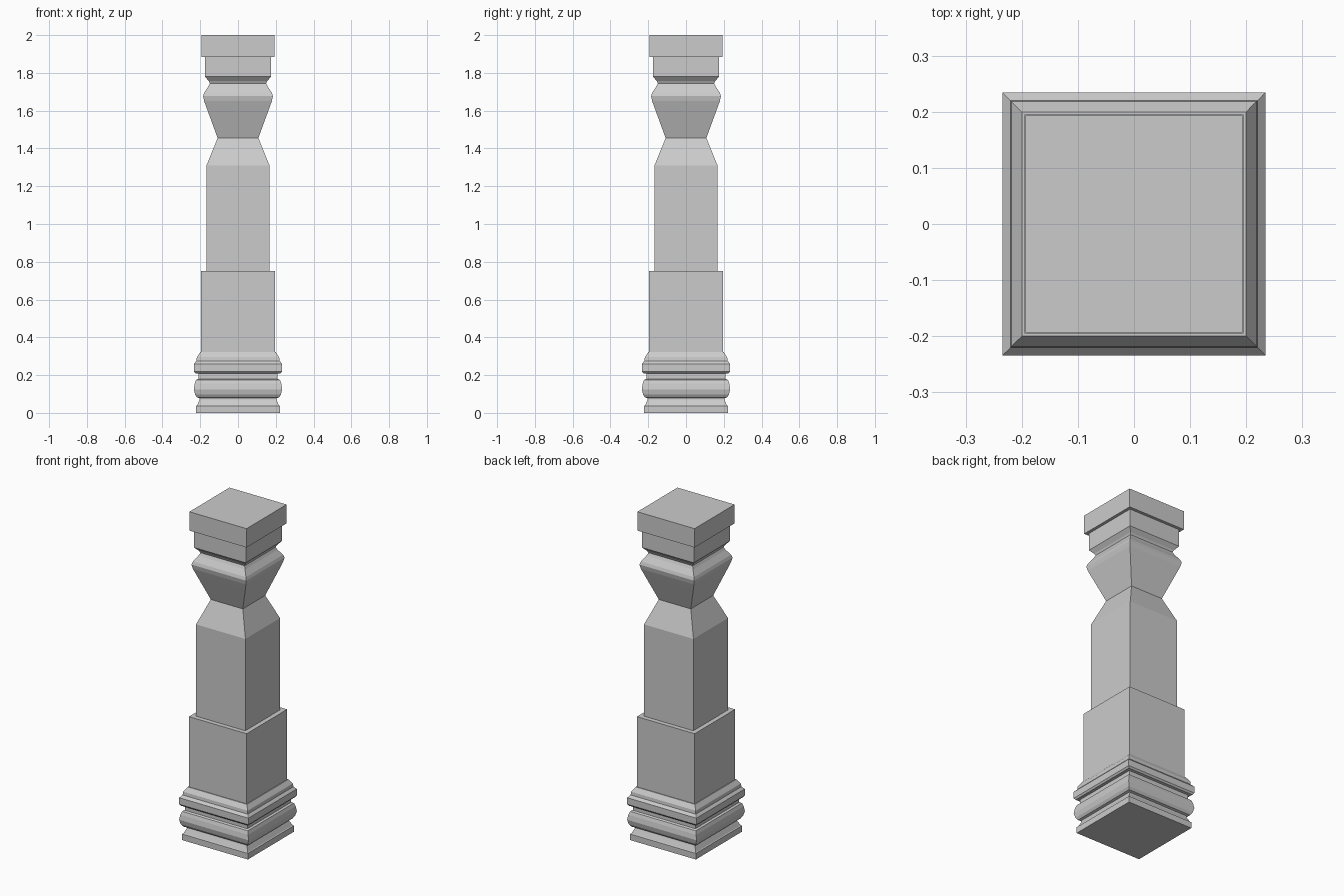
import bpy, bmesh


def square_loft(name, profile, cap_bottom=False, cap_top=False):
    """Sweep a (half width, height) profile around a square plan."""
    bm = bmesh.new()
    rings = [[bm.verts.new((sx * r, sy * r, z))
              for sx, sy in ((-1, -1), (1, -1), (1, 1), (-1, 1))]
             for r, z in profile]
    for a, b in zip(rings, rings[1:]):
        for i in range(4):
            j = (i + 1) % 4
            bm.faces.new((a[i], a[j], b[j], b[i]))
    if cap_bottom:
        bm.faces.new(rings[0][::-1])
    if cap_top:
        bm.faces.new(rings[-1])
    mesh = bpy.data.meshes.new(name)
    bm.to_mesh(mesh)
    bm.free()
    obj = bpy.data.objects.new(name, mesh)
    bpy.context.collection.objects.link(obj)
    return obj


# Moulded base: plinth, rounded torus, neck and upper moulding
square_loft("base_moulding", [
    (0.222, 0), (0.222, 0.037), (0.217, 0.04), (0.203, 0.07), (0.203, 0.078),
    (0.217, 0.082), (0.227, 0.097), (0.234, 0.125), (0.229, 0.155),
    (0.222, 0.175), (0.21, 0.18), (0.21, 0.208), (0.226, 0.21),
    (0.234, 0.22), (0.234, 0.26), (0.22, 0.275), (0.218, 0.295),
    (0.2, 0.322), (0.195, 0.322)], cap_bottom=True)

# Lower block with a ledge at its top
square_loft("pedestal_block", [(0.195, 0.322), (0.195, 0.75), (0.167, 0.75)])

# Plain shaft narrowing to the waist
square_loft("shaft", [(0.167, 0.75), (0.167, 1.31), (0.108, 1.455)])

# Capital flaring out from the waist, with a groove and collar
square_loft("capital", [
    (0.108, 1.455), (0.167, 1.617), (0.179, 1.65), (0.185, 1.677),
    (0.179, 1.695), (0.157, 1.728), (0.149, 1.745), (0.155, 1.757),
    (0.175, 1.78), (0.175, 1.885), (0.193, 1.885)])

# Top slab
square_loft("top_slab", [(0.193, 1.885), (0.193, 2.0)], cap_top=True)
